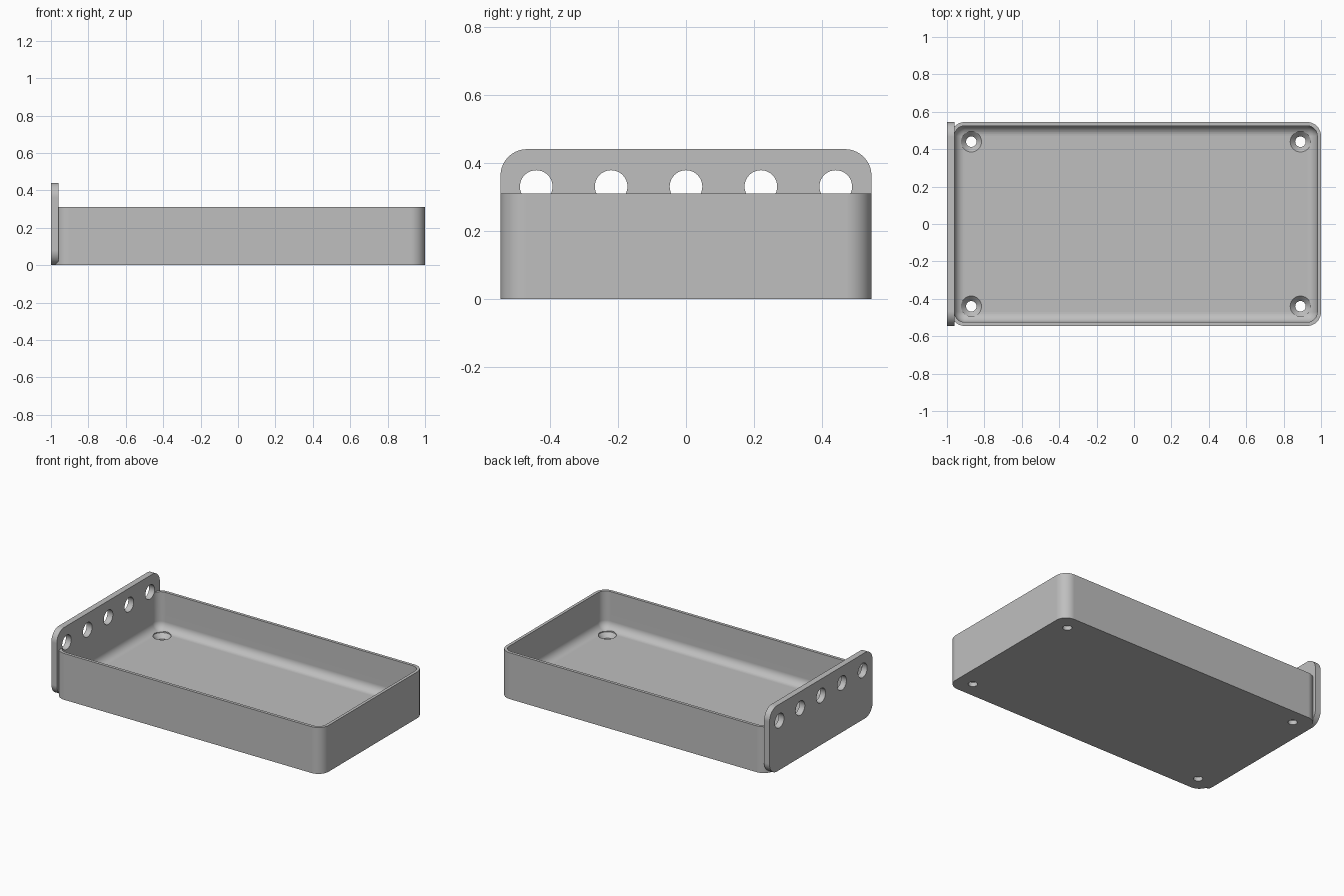
import bpy, bmesh
from math import cos, sin, pi, radians
from mathutils import Matrix

cube = bpy.data.objects.get("Cube")
if cube:
    bpy.data.objects.remove(cube)

grey = bpy.data.materials.new("light grey")
grey.use_nodes = True
colour = (0.52, 0.52, 0.52, 1)
grey.diffuse_color = colour
grey.node_tree.nodes["Principled BSDF"].inputs["Base Color"].default_value = colour


def rounded_rect(hx, hy, r, steps=10):
    """Counter-clockwise outline of a rounded rectangle."""
    points = []
    for quarter, (sx, sy) in enumerate([(1, 1), (-1, 1), (-1, -1), (1, -1)]):
        for i in range(steps + 1):
            a = (quarter + i / steps) * pi / 2
            points.append((sx * (hx - r) + r * cos(a), sy * (hy - r) + r * sin(a)))
    return points


def loft(name, rings):
    """Bridge successive outlines, given as 3D points, and cap both ends."""
    bm = bmesh.new()
    loops = [[bm.verts.new(p) for p in ring] for ring in rings]
    n = len(loops[0])
    for a, b in zip(loops, loops[1:]):
        for i in range(n):
            j = (i + 1) % n
            bm.faces.new((a[i], a[j], b[j], b[i]))
    bm.faces.new(loops[0][::-1])
    bm.faces.new(loops[-1])
    bmesh.ops.recalc_face_normals(bm, faces=bm.faces)
    mesh = bpy.data.meshes.new(name)
    bm.to_mesh(mesh)
    bm.free()
    mesh.materials.append(grey)
    obj = bpy.data.objects.new(name, mesh)
    bpy.context.collection.objects.link(obj)
    return obj


def turned(name, profile, matrix, sides=40):
    """Round solid from (radius, height) pairs."""
    rings = [[matrix @ Matrix.Rotation(2 * pi * i / sides, 4, 'Z') @ Matrix.Translation((r, 0, h))
              for i in range(sides)] for r, h in profile]
    return loft(name, [[m.translation for m in ring] for ring in rings])


def cut(obj, cutters):
    bpy.context.view_layer.objects.active = obj
    for cutter in cutters:
        mod = obj.modifiers.new("hole", 'BOOLEAN')
        mod.operation = 'DIFFERENCE'
        mod.solver = 'EXACT'
        mod.object = cutter
        bpy.ops.object.modifier_apply(modifier=mod.name)


def finish(obj):
    bpy.ops.object.select_all(action='DESELECT')
    obj.select_set(True)
    bpy.context.view_layer.objects.active = obj
    bpy.ops.object.shade_smooth_by_angle(angle=radians(35))
    mod = obj.modifiers.new("weighted normals", 'WEIGHTED_NORMAL')
    mod.keep_sharp = True


# Tray: outer wall, thin rim, inner wall, rounded floor edge
CX, HX, HY, HEIGHT = 0.01, 0.99, 0.545, 0.31
CORNER, WALL, FLOOR, FILLET = 0.075, 0.02, 0.06, 0.054


def tray_ring(inset, z):
    outline = rounded_rect(HX - inset, HY - inset, CORNER - inset)
    return [(CX + x, y, z) for x, y in outline]


rings = [tray_ring(0, 0), tray_ring(0, HEIGHT), tray_ring(WALL, HEIGHT)]
for k in range(9):
    a = k / 8 * pi / 2
    rings.append(tray_ring(WALL + FILLET * (1 - cos(a)), FLOOR + FILLET * (1 - sin(a))))
tray = loft("tray", rings)

# End plate: upright rounded panel
outline = rounded_rect(0.22, HY, 0.078)
end_plate = loft("end_plate", [[(x, y, z + 0.22) for z, y in outline] for x in (-1, -0.96)])

# Countersunk screw holes in the tray corners
screw_profile = [(0.028, -0.1), (0.028, 0.028), (0.055, FLOOR - 0.003), (0.055, 0.15)]
screws = [turned("screw_cutter", screw_profile, Matrix.Translation((CX + sx * 0.88, sy * 0.44, 0)))
          for sx in (-1, 1) for sy in (-1, 1)]

# Row of round holes through the plate and the wall behind it
row = [turned("row_cutter", [(0.048, -0.06), (0.048, 0.06)],
              Matrix.Translation((-0.98, i * 0.22, 0.33)) @ Matrix.Rotation(pi / 2, 4, 'Y'))
       for i in range(-2, 3)]

cut(tray, screws + row)
cut(end_plate, row)
for cutter in screws + row:
    bpy.data.objects.remove(cutter)
for part in (tray, end_plate):
    finish(part)
